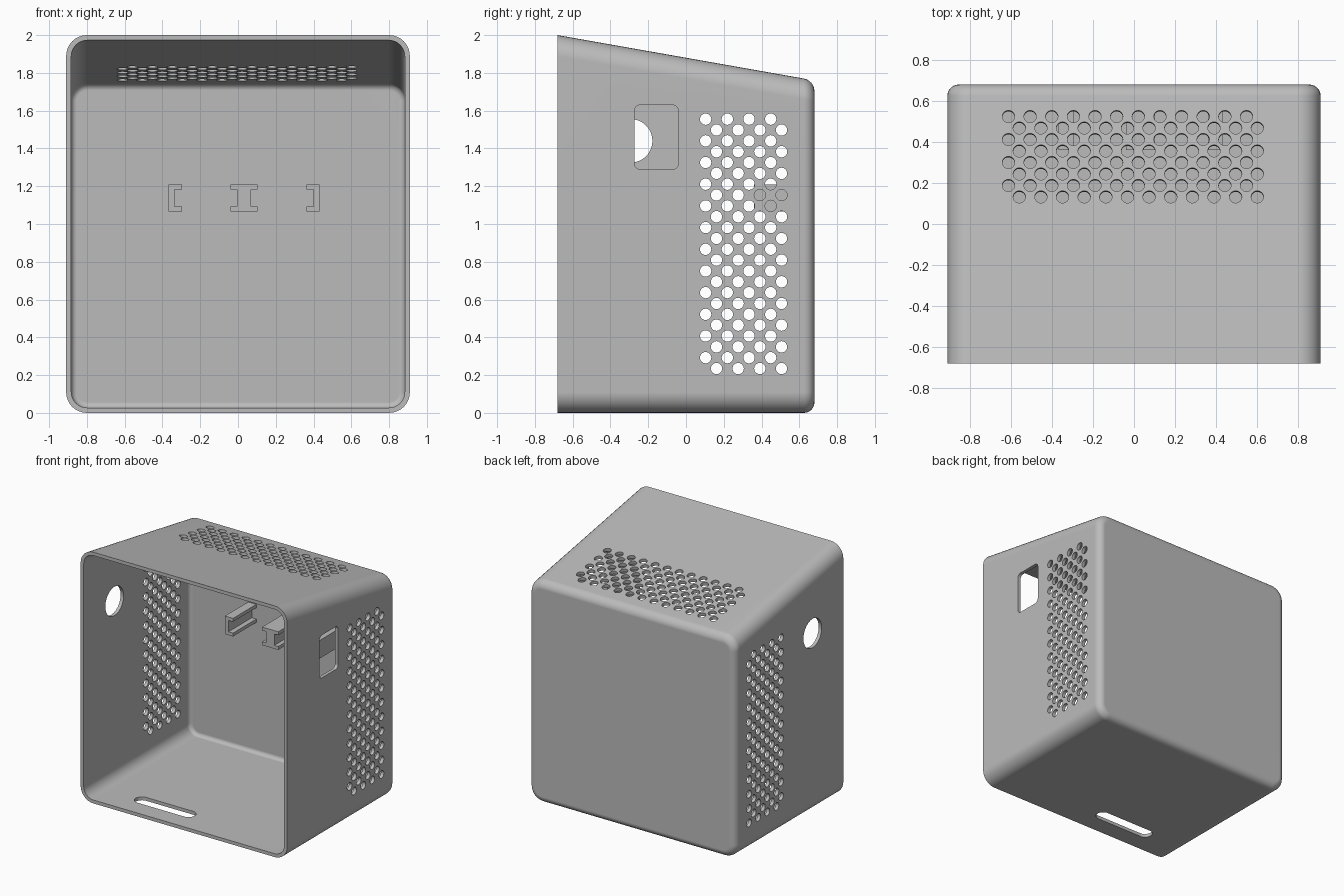
import bpy, bmesh
from math import radians, tan
from mathutils import Matrix, Vector

cube = bpy.data.objects.get("Cube")
if cube:
    bpy.data.objects.remove(cube, do_unlink=True)

HALF_X, HALF_Y, HEIGHT, WALL = 0.91, 0.68, 2.0, 0.027
PITCH = radians(10)

grey = bpy.data.materials.new("light_grey")
grey.use_nodes = True
grey.diffuse_color = (0.5, 0.5, 0.5, 1)
grey.node_tree.nodes["Principled BSDF"].inputs["Base Color"].default_value = (0.5, 0.5, 0.5, 1)


def roof(y):
    return HEIGHT - tan(PITCH) * (y + HALF_Y)


def make_object(name, bm):
    bmesh.ops.recalc_face_normals(bm, faces=bm.faces)
    mesh = bpy.data.meshes.new(name)
    bm.to_mesh(mesh)
    bm.free()
    mesh.materials.append(grey)
    obj = bpy.data.objects.new(name, mesh)
    bpy.context.collection.objects.link(obj)
    return obj


def rounded_block(name, inset, front, side_radius, back_radius):
    """Sloped-roof block with rounded long edges and a softer back rim."""
    bm = bmesh.new()
    bmesh.ops.create_cube(bm, size=2)
    for v in bm.verts:
        back, top = v.co.y > 0, v.co.z > 0
        v.co.x *= HALF_X - inset
        v.co.y = HALF_Y - inset if back else front
        v.co.z = roof(v.co.y) - inset if top else inset
    long_edges = [e for e in bm.edges if abs(e.verts[0].co.y - e.verts[1].co.y) > 0.5]
    bmesh.ops.bevel(bm, geom=long_edges, offset=side_radius, segments=8,
                    profile=0.5, affect='EDGES', clamp_overlap=False)
    rim = [e for e in bm.edges if all(v.co.y > HALF_Y - inset - 0.001 for v in e.verts)]
    bmesh.ops.bevel(bm, geom=rim, offset=back_radius, segments=6,
                    profile=0.5, affect='EDGES', clamp_overlap=False)
    return make_object(name, bm)


def add_cylinder(bm, centre, radius, depth, turn, sides=24):
    bmesh.ops.create_cone(bm, cap_ends=True, segments=sides, radius1=radius, radius2=radius,
                          depth=depth, matrix=Matrix.Translation(centre) @ turn)


def add_rounded_plug(bm, centre, width, height, radius, depth, turn):
    """Rectangular plug with rounded corners, running along its local z."""
    part = bmesh.new()
    bmesh.ops.create_cube(part, size=1, matrix=Matrix.Diagonal((width, height, depth, 1)))
    uprights = [e for e in part.edges if abs(e.verts[0].co.z - e.verts[1].co.z) > depth / 2]
    bmesh.ops.bevel(part, geom=uprights, offset=radius, segments=8, profile=0.5, affect='EDGES')
    part.transform(Matrix.Translation(centre) @ turn)
    mesh = bpy.data.meshes.new("plug")
    part.to_mesh(mesh)
    part.free()
    bm.from_mesh(mesh)
    bpy.data.meshes.remove(mesh)


def cut(target, cutter):
    mod = target.modifiers.new("cut", 'BOOLEAN')
    mod.operation, mod.solver, mod.object = 'DIFFERENCE', 'EXACT', cutter
    bpy.context.view_layer.update()
    baked = bpy.data.meshes.new_from_object(
        target.evaluated_get(bpy.context.evaluated_depsgraph_get()))
    target.modifiers.clear()
    target.data = baked
    bpy.data.objects.remove(cutter, do_unlink=True)


# Hollow shell, open at the front
housing = rounded_block("housing", 0, -HALF_Y, 0.11, 0.055)
cavity = rounded_block("cavity_cutter", WALL, -HALF_Y - 0.2, 0.085, 0.03)
cut(housing, cavity)

# Staggered vent holes in the roof and through both sides
across = Matrix.Rotation(radians(90), 4, 'Y')
tilt = Matrix.Rotation(-PITCH, 4, 'X')
holes = bmesh.new()
for row in range(8):
    stagger = row % 2
    y_roof = 0.522 - 0.056 * row
    y_side = 0.104 + 0.0574 * row
    for i in range(12):
        x = -0.612 + 0.0527 * stagger + 0.1055 * i
        add_cylinder(holes, Vector((x, y_roof, roof(y_roof) - WALL / 2)), 0.03, 0.12, tilt)
        z = 1.555 - 0.0574 * stagger - 0.1148 * i
        add_cylinder(holes, Vector((0, y_side, z)), 0.03, 2.2, across)

# Round port on the right, switch window on the left, cable slot in the floor
add_cylinder(holes, Vector((-HALF_X, -0.293, 1.44)), 0.115, 0.2, across, 48)
add_rounded_plug(holes, Vector((HALF_X, -0.157, 1.46)), 0.34, 0.232, 0.03, 0.2, across)
add_rounded_plug(holes, Vector((-0.305, -0.48, 0)), 0.52, 0.11, 0.054, 0.2, Matrix())
cut(housing, make_object("hole_cutter", holes))

bpy.ops.object.select_all(action='DESELECT')
housing.select_set(True)
bpy.context.view_layer.objects.active = housing
bpy.ops.object.shade_smooth_by_angle(angle=radians(30))
weighted = housing.modifiers.new("clean_shading", 'WEIGHTED_NORMAL')
weighted.keep_sharp = True


# Board rails standing out from the back wall
def rail(name, left, right, web_left, web_right):
    low, high, lip = 1.066, 1.21, 0.027
    outline = [(left, low), (right, low), (right, low + lip), (web_right, low + lip),
               (web_right, high - lip), (right, high - lip), (right, high), (left, high),
               (left, high - lip), (web_left, high - lip), (web_left, low + lip),
               (left, low + lip)]
    points = [p for i, p in enumerate(outline) if p != outline[i - 1]]
    # Drop the doubled points where the web is flush with one side
    points = list(dict.fromkeys(points))
    bm = bmesh.new()
    face = bm.faces.new([bm.verts.new((x, 0.36, z)) for x, z in points])
    grown = bmesh.ops.extrude_face_region(bm, geom=[face])["geom"]
    bmesh.ops.translate(bm, vec=(0, HALF_Y - WALL / 2 - 0.36, 0),
                        verts=[g for g in grown if isinstance(g, bmesh.types.BMVert)])
    return make_object(name, bm)


rail("right_rail", -0.368, -0.296, -0.368, -0.336)
rail("middle_rail", -0.04, 0.103, -0.006, 0.068)
rail("left_rail", 0.362, 0.432, 0.399, 0.432)
